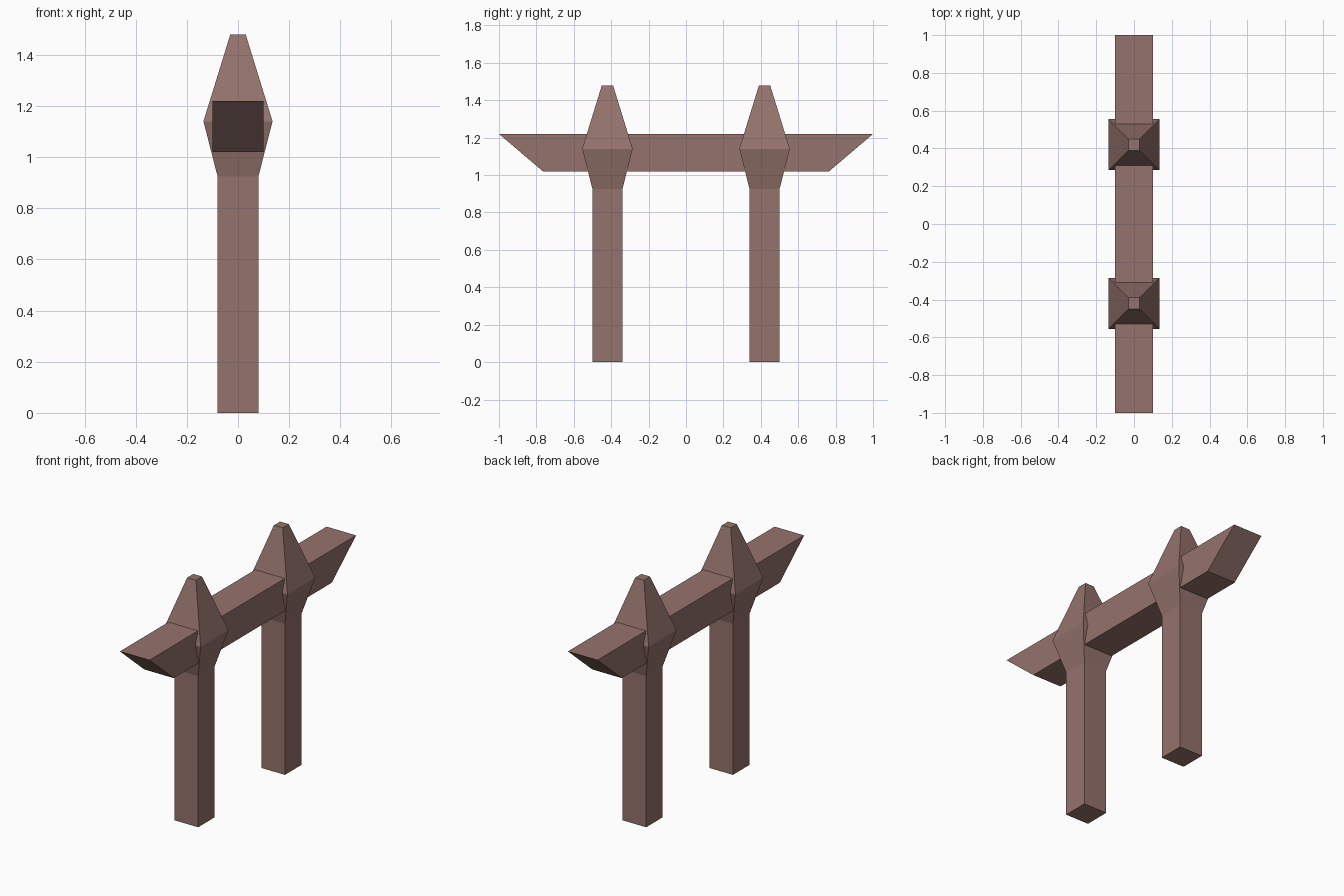
import bpy, bmesh

if "Cube" in bpy.data.objects:
    bpy.data.objects.remove(bpy.data.objects["Cube"])

wood = bpy.data.materials.new("wood")
wood.diffuse_color = (0.30, 0.17, 0.15, 1)
wood.use_nodes = True
wood.node_tree.nodes["Principled BSDF"].inputs["Base Color"].default_value = wood.diffuse_color


def loft(name, rings, y=0.0):
    """Stack rectangles (z, half_x, half_y) into one closed solid."""
    bm = bmesh.new()
    loops = []
    for z, hx, hy in rings:
        corners = [(-hx, -hy), (hx, -hy), (hx, hy), (-hx, hy)]
        loops.append([bm.verts.new((cx, cy, z)) for cx, cy in corners])
    for a, b in zip(loops, loops[1:]):
        for i in range(4):
            j = (i + 1) % 4
            bm.faces.new((a[i], a[j], b[j], b[i]))
    bm.faces.new(loops[0][::-1])
    bm.faces.new(loops[-1])
    mesh = bpy.data.meshes.new(name)
    bm.to_mesh(mesh)
    bm.free()
    mesh.materials.append(wood)
    obj = bpy.data.objects.new(name, mesh)
    obj.location.y = y
    bpy.context.collection.objects.link(obj)
    return obj


# Posts with a flared, pointed head
post = [(0, 0.08, 0.08), (0.925, 0.08, 0.08), (1.14, 0.135, 0.135), (1.48, 0.03, 0.03)]
for name, y in (("front_post", -0.42), ("back_post", 0.42)):
    loft(name, post, y)

# Crossbeam with undercut slanted ends
loft("crossbeam", [(1.02, 0.10, 0.765), (1.22, 0.10, 1.0)])
